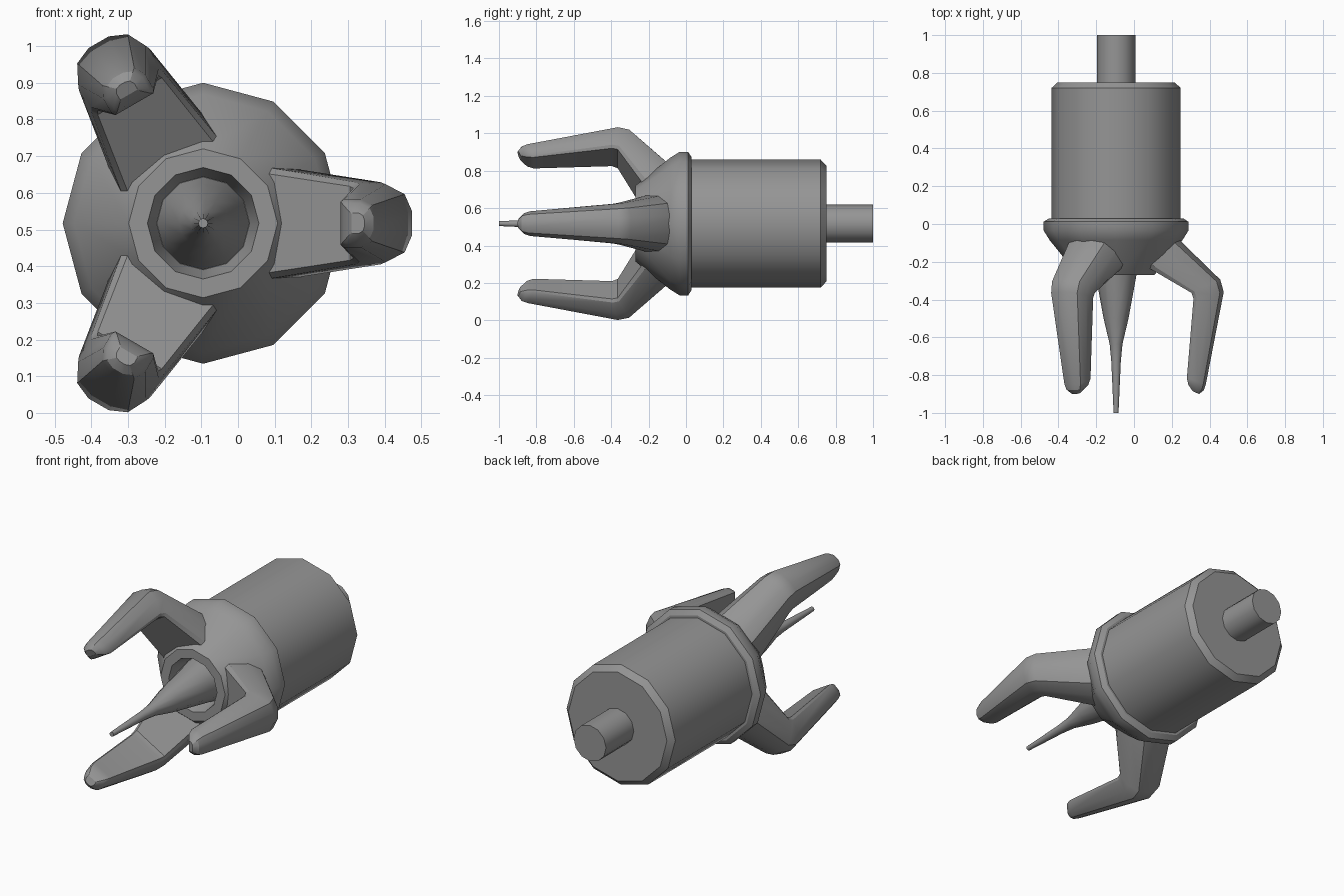
import bpy, bmesh, math
from mathutils import Vector

AXIS_X, AXIS_Z = -0.095, 0.517

cube = bpy.data.objects.get("Cube")
if cube:
    bpy.data.objects.remove(cube, do_unlink=True)

metal = bpy.data.materials.new("grey metal")
metal.use_nodes = True
GREY = (0.3, 0.3, 0.3, 1)
metal.diffuse_color = GREY
metal.node_tree.nodes["Principled BSDF"].inputs["Base Color"].default_value = GREY


def place(r, t, y, angle):
    """Radial, tangential and axial offsets about the main axis."""
    c, s = math.cos(angle), math.sin(angle)
    return Vector((AXIS_X + r * c - t * s, y, AXIS_Z + r * s + t * c))


def loft(name, rings):
    """Skin a list of equal-length rings and cap both ends."""
    bm = bmesh.new()
    loops = [[bm.verts.new(p) for p in ring] for ring in rings]
    n = len(loops[0])
    for a, b in zip(loops, loops[1:]):
        for i in range(n):
            j = (i + 1) % n
            bm.faces.new((a[i], a[j], b[j], b[i]))
    bm.faces.new(loops[0])
    bm.faces.new(loops[-1])
    bmesh.ops.recalc_face_normals(bm, faces=bm.faces)
    mesh = bpy.data.meshes.new(name)
    bm.to_mesh(mesh)
    bm.free()
    mesh.materials.append(metal)
    ob = bpy.data.objects.new(name, mesh)
    bpy.context.collection.objects.link(ob)
    bpy.ops.object.select_all(action="DESELECT")
    ob.select_set(True)
    bpy.context.view_layer.objects.active = ob
    bpy.ops.object.shade_smooth_by_angle(angle=math.radians(31))
    return ob


def lathe(name, profile, sides=12):
    """Turn (radius, y) points about the main axis."""
    return loft(name, [[place(r, 0, y, math.tau * i / sides) for i in range(sides)]
                       for r, y in profile])


# Motor housing with chamfered back, and the drive shaft
lathe("housing", [(0.342, 0.0), (0.342, 0.72), (0.31, 0.75)])
lathe("drive_shaft", [(0.102, 0.74), (0.102, 1.0)])

# Collar and tapered nose with a recessed socket
lathe("nose_collar", [(0.355, 0.03), (0.383, 0.012), (0.383, -0.035), (0.352, -0.085),
                      (0.203, -0.27), (0.152, -0.27), (0.127, -0.17)])

# Central spike
lathe("spike", [(0.127, -0.165), (0.108, -0.27), (0.066, -0.5), (0.034, -0.635),
                (0.025, -0.73), (0.013, -1.0)])

# Claw stations: inner (radius, y), outer (radius, y), half width
STATIONS = [
    ((0.165, -0.228), (0.28, -0.03), 0.152),
    ((0.40, -0.365), (0.552, -0.295), 0.112),
    ((0.41, -0.395), (0.57, -0.36), 0.106),
    ((0.375, -0.815), (0.475, -0.85), 0.066),
    ((0.382, -0.85), (0.465, -0.88), 0.055),
    ((0.405, -0.885), (0.44, -0.90), 0.028),
]
# Half section: depth from inner to outer side, share of the half width
HALF = [(0, 0.9), (0.1, 1), (0.55, 1), (0.87, 0.75), (1, 0.3)]
SECTION = HALF + [(d, -w) for d, w in reversed(HALF)]

for k, side in enumerate(("left", "upper_right", "lower_right")):
    rings = []
    for inner, outer, half in STATIONS:
        a, b = Vector(inner), Vector(outer)
        ring = []
        for d, w in SECTION:
            p = a.lerp(b, d)
            ring.append(place(p.x, w * half, p.y, k * math.tau / 3))
        rings.append(ring)
    loft(side + "_claw", rings)
